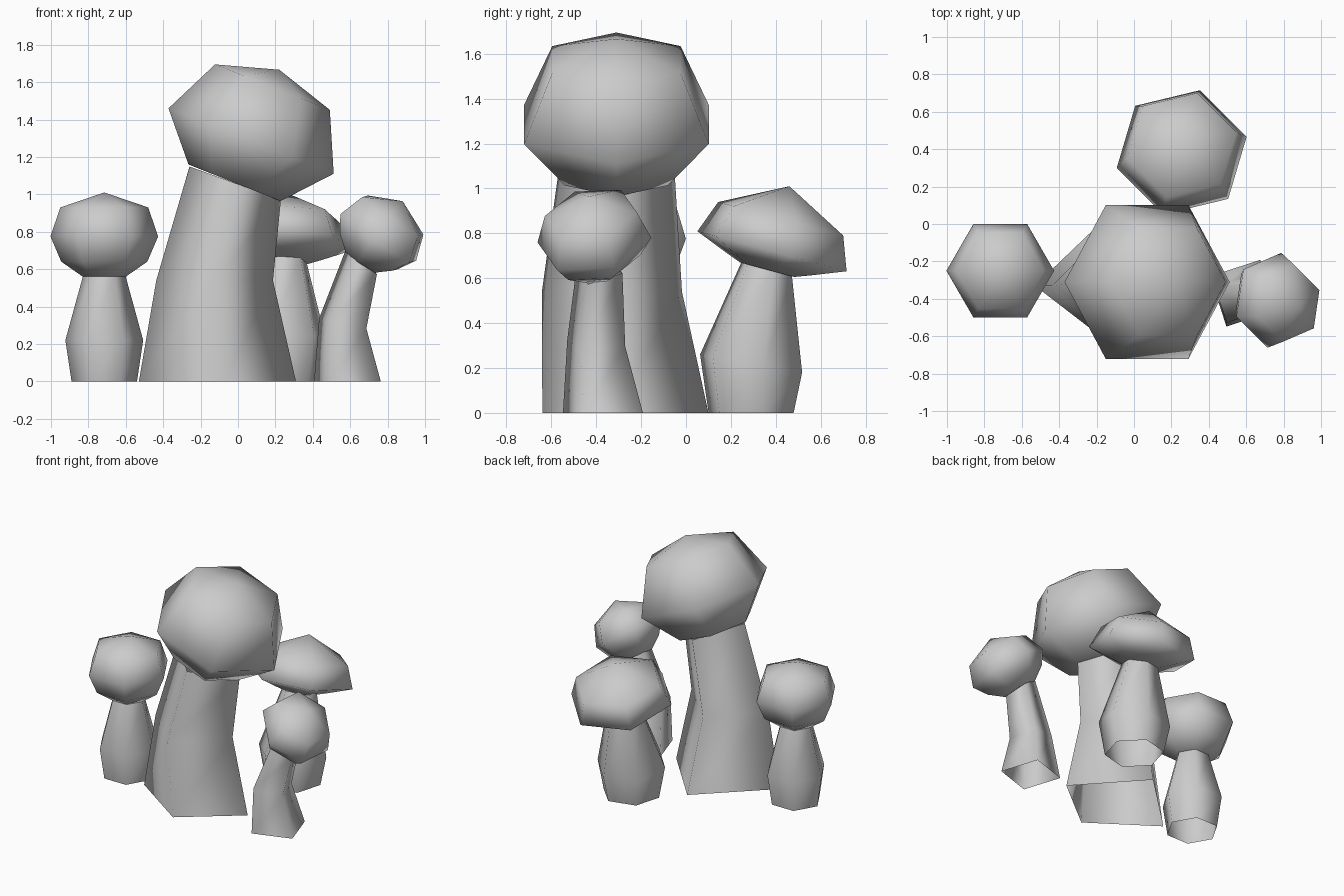
import bpy, bmesh
from math import sin, cos, radians, tau
from mathutils import Vector

cube = bpy.data.objects.get("Cube")
if cube:
    bpy.data.objects.remove(cube, do_unlink=True)

grey = bpy.data.materials.new("stone_grey")
grey.use_nodes = True
GREY = (0.6, 0.6, 0.6, 1)
grey.diffuse_color = GREY
grey.node_tree.nodes["Principled BSDF"].inputs["Base Color"].default_value = GREY


def axes(lean_x, lean_y):
    """In-plane axes and normal of a ring sloping by the given degrees along x and y."""
    u = Vector((cos(radians(lean_x)), 0, sin(radians(lean_x))))
    v = Vector((0, cos(radians(lean_y)), sin(radians(lean_y))))
    return u, v, u.cross(v).normalized()


def ring(centre, radius, sides=6, turn=0, lean=(0, 0)):
    u, v, _ = axes(*lean)
    angles = [radians(turn) + tau * i / sides for i in range(sides)]
    return [Vector(centre) + radius * (cos(a) * u + sin(a) * v) for a in angles]


def loft(name, rings, pole=None, closed=False):
    """Skin equal-sized rings; optional tip on top and floor underneath."""
    bm = bmesh.new()
    rows = [[bm.verts.new(p) for p in r] for r in rings]
    n = len(rows[0])
    for low, high in zip(rows, rows[1:]):
        for i in range(n):
            j = (i + 1) % n
            bm.faces.new((low[i], low[j], high[j], high[i]))
    if pole is not None:
        tip = bm.verts.new(pole)
        for i in range(n):
            bm.faces.new((rows[-1][i], rows[-1][(i + 1) % n], tip))
    if closed:
        bm.faces.new(rows[0][::-1])
    for f in bm.faces:
        f.smooth = True
    mesh = bpy.data.meshes.new(name)
    bm.to_mesh(mesh)
    bm.free()
    mesh.materials.append(grey)
    obj = bpy.data.objects.new(name, mesh)
    bpy.context.collection.objects.link(obj)


def cap(name, centre, levels, tip, turn=0, lean=(0, 0)):
    """Faceted cap: levels are (height along the axis, radius) from the bottom up."""
    normal = axes(*lean)[2]
    c = Vector(centre)
    loft(name, [ring(c + normal * h, r, 6, turn, lean) for h, r in levels],
         c + normal * tip, closed=True)


# Large mushroom: four-sided leaning stem
base = [Vector(p) for p in ((0.31, -0.33, 0), (-0.08, 0.1, 0), (-0.53, -0.33, 0), (-0.08, -0.64, 0))]
loft("large_stem", [
    base,
    ring((-0.125, -0.33, 0.54), 0.312, 4),
    ring((-0.015, -0.31, 1.06), 0.26, 4, 0, (-20, 0)),
])
cap("large_cap", (0.07, -0.31, 1.285), [(-0.24, 0.265), (0, 0.475), (0.31, 0.33)], 0.41,
    lean=(-21.6, 0))

# Left-hand upright mushroom
x, y = -0.715, -0.25
loft("side_stem", [ring((x, y, z), r) for z, r in ((0, 0.175), (0.22, 0.208), (0.57, 0.112))])
cap("side_cap", (x, y, 0.775), [(-0.215, 0.115), (-0.135, 0.23), (0, 0.288), (0.155, 0.235)], 0.235)

# Rear mushroom, cap sloping backwards
loft("rear_stem", [
    ring((0.24, 0.29, 0), 0.197, 6, 14),
    ring((0.24, 0.29, 0.22), 0.24, 6, 14, (0, -10)),
    ring((0.25, 0.36, 0.645), 0.12, 6, 14, (0, -15)),
])
cap("rear_cap", (0.255, 0.383, 0.72), [(-0.085, 0.13), (-0.06, 0.2), (0, 0.358), (0.15, 0.3)], 0.3,
    14, (0, -15))

# Small bent mushroom, four-sided stem
loft("small_stem", [
    ring((0.585, -0.37, 0), 0.2, 4, 63),
    ring((0.56, -0.4, 0.31), 0.145, 4, 63, (-12, 0)),
    ring((0.66, -0.385, 0.64), 0.115, 4, 63, (-36, 7)),
])
cap("small_cap", (0.75, -0.408, 0.77), [(-0.16, 0.11), (-0.09, 0.2), (0, 0.26), (0.14, 0.21)], 0.235,
    20, (-34, 8))
